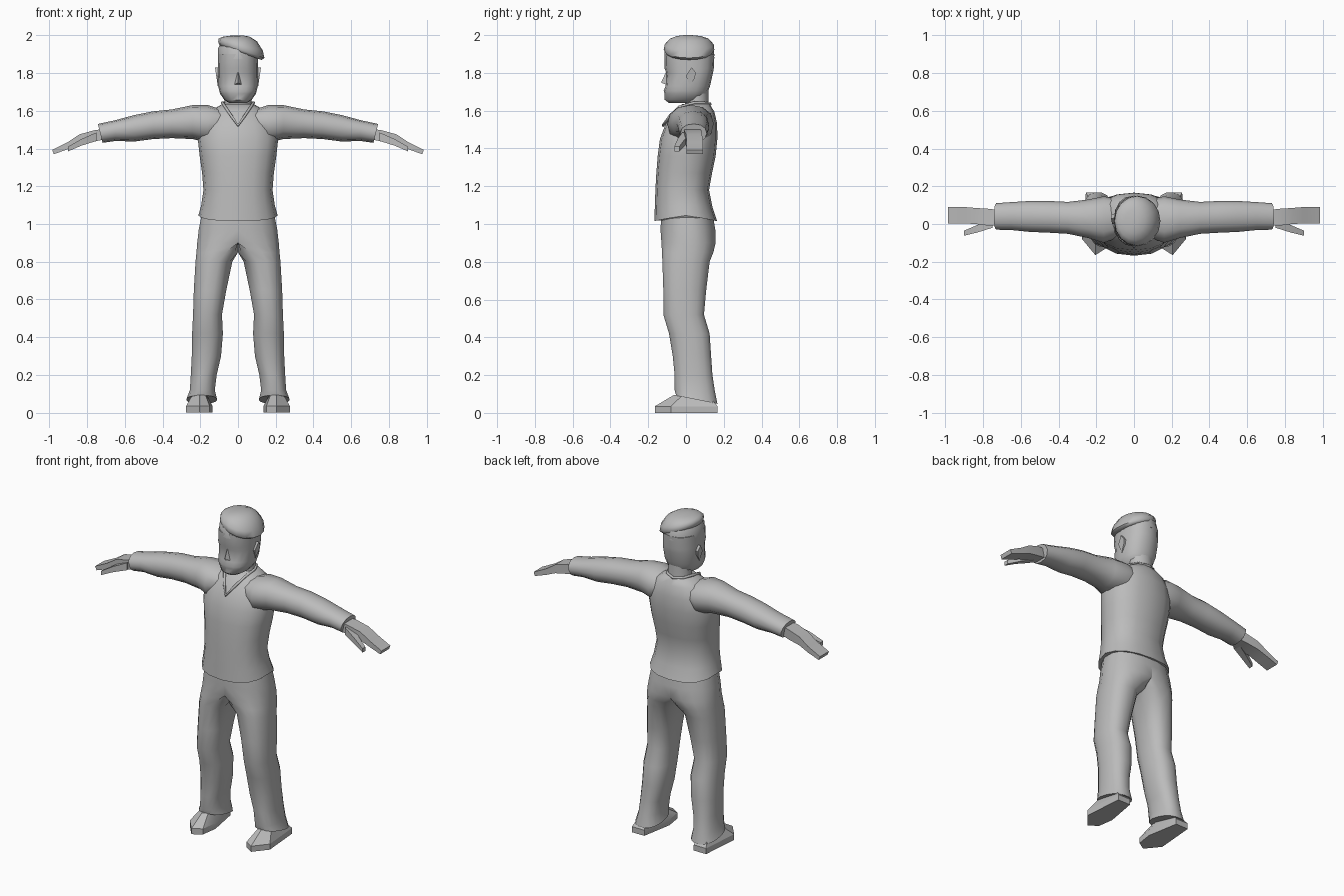
import bpy
import bmesh
from math import sin, cos, pi, radians
from mathutils import Vector

cube = bpy.data.objects.get("Cube")
if cube:
    bpy.data.objects.remove(cube, do_unlink=True)

GREY = (0.5, 0.5, 0.5, 1)
grey = bpy.data.materials.new("plain grey")
grey.use_nodes = True
grey.diffuse_color = GREY
grey.node_tree.nodes["Principled BSDF"].inputs["Base Color"].default_value = GREY


def finish(obj, mirror, angle):
    """Link an object, colour it, shade it and mirror it if asked."""
    bpy.context.collection.objects.link(obj)
    obj.data.materials.append(grey)
    if obj.type == 'MESH':
        bpy.ops.object.select_all(action='DESELECT')
        obj.select_set(True)
        bpy.context.view_layer.objects.active = obj
        bpy.ops.object.shade_smooth_by_angle(angle=radians(angle))
    if mirror:
        obj.modifiers.new("Mirror", 'MIRROR')
    return obj


def skin(name, rings, mirror=False, angle=50):
    """Bridge equal rings of points and cap both ends."""
    bm = bmesh.new()
    loops = [[bm.verts.new(p) for p in ring] for ring in rings]
    n = len(loops[0])
    for a, b in zip(loops, loops[1:]):
        for i in range(n):
            j = (i + 1) % n
            bm.faces.new((a[i], a[j], b[j], b[i]))
    bm.faces.new(loops[0])
    bm.faces.new(loops[-1])
    bmesh.ops.recalc_face_normals(bm, faces=bm.faces)
    mesh = bpy.data.meshes.new(name)
    bm.to_mesh(mesh)
    bm.free()
    return finish(bpy.data.objects.new(name, mesh), mirror, angle)


def loft(name, rows, axis='z', sides=16, power=1.0, turn=0.0, clamp=False, **kw):
    """Rows: (position, u0, u1, v0, v1, [u slope, v slope, dip]).
    Along z the cross axes are x, y; along x they are z, y."""
    angles = [2 * pi * (i + turn) / sides for i in range(sides)]
    k = 1 / max(abs(cos(a)) for a in angles)
    shape = lambda c: (1 if c > 0 else -1) * min(1, abs(c * k)) ** power
    rings = []
    for row in rows:
        t, u0, u1, v0, v1 = row[:5]
        su, sv, dip = (tuple(row[5:]) + (0, 0, 0))[:3]
        ring = []
        for a in angles:
            du, dv = shape(cos(a)) * (u1 - u0) / 2, shape(sin(a)) * (v1 - v0) / 2
            u, v = (u0 + u1) / 2 + du, (v0 + v1) / 2 + dv
            w = t + su * du + sv * dv - dip * abs(sin(a))
            if clamp:
                u = max(u, 0)
            ring.append((u, v, w) if axis == 'z' else (w, v, u))
        rings.append(ring)
    return skin(name, rings, **kw)


def even(rows):
    """Turn (z, half width, y0, y1, ...) into full loft rows."""
    return [(r[0], -r[1], r[1]) + tuple(r[2:]) for r in rows]


# Sweater body with a hem that dips at the middle
loft("sweater_body", even([
    (1.045, .21, -.168, .165, 0, 0, .03),
    (1.10, .195, -.165, .14, 0, 0, .01),
    (1.18, .183, -.162, .122),
    (1.27, .19, -.157, .138),
    (1.36, .203, -.15, .157),
    (1.45, .213, -.138, .166),
    (1.53, .195, -.108, .165),
    (1.595, .15, -.065, .15),
    (1.635, .085, -.02, .125)]), power=.85)

# Sleeves
loft("sleeve", [
    (.08, 1.47, 1.605, -.07, .13),
    (.16, 1.43, 1.63, -.10, .147),
    (.24, 1.45, 1.63, -.075, .13),
    (.35, 1.455, 1.607, -.052, .117),
    (.45, 1.45, 1.597, -.046, .122),
    (.55, 1.437, 1.577, -.042, .122),
    (.65, 1.44, 1.55, -.032, .116),
    (.73, 1.43, 1.53, -.03, .11, .25)],
    axis='x', sides=12, power=.9, mirror=True)

# Hands: flat mitten palm with a separate thumb
loft("hand", [
    (.70, 1.45, 1.505, .0, .07),
    (.76, 1.437, 1.497, -.01, .08),
    (.84, 1.422, 1.475, .0, .085),
    (.90, 1.397, 1.435, .003, .09),
    (.98, 1.37, 1.393, .003, .09, .4)],
    axis='x', sides=4, turn=.5, mirror=True, angle=25)
loft("thumb", [
    (.75, 1.44, 1.485, -.02, .03),
    (.83, 1.415, 1.45, -.045, -.005),
    (.90, 1.385, 1.41, -.062, -.035)],
    axis='x', sides=4, turn=.5, mirror=True, angle=25)

# Trousers: one half, flattened against the middle and mirrored
loft("trousers", [
    (1.06, -.19, .19, -.13, .14),
    (.97, -.208, .208, -.135, .155),
    (.90, -.14, .216, -.13, .157),
    (.85, -.03, .22, -.127, .145),
    (.80, .03, .225, -.125, .125),
    (.65, .062, .234, -.12, .107),
    (.52, .085, .238, -.12, .095),
    (.42, .08, .243, -.09, .125),
    (.30, .09, .245, -.07, .133),
    (.20, .113, .25, -.06, .14),
    (.12, .123, .255, -.06, .152),
    (.07, .112, .272, -.052, .166, 0, -.2)],
    turn=.5, power=.85, clamp=True, mirror=True)

# Shoes: pointed sole outline narrowing towards the ankle
sole = [(.17, .167), (.255, .167), (.275, -.08), (.205, -.165), (.15, -.13), (.135, -.03)]


def sole_ring(z, scale):
    return [(.2 + (x - .2) * scale, .06 + (y - .06) * scale, z) for x, y in sole]


skin("shoe", [sole_ring(0, 1), sole_ring(.035, 1), sole_ring(.095, .55)],
     mirror=True, angle=20)

# Neck and head
loft("neck", even([
    (1.55, .085, -.05, .13),
    (1.62, .07, -.005, .12),
    (1.72, .075, .0, .118)]), sides=12)
loft("head", even([
    (1.64, .045, -.09, .05),
    (1.658, .073, -.113, .085),
    (1.69, .095, -.113, .112),
    (1.705, .099, -.118, .118),
    (1.73, .105, -.108, .127),
    (1.80, .107, -.104, .143),
    (1.825, .107, -.114, .147),
    (1.90, .105, -.113, .15)]), power=.85)

# Nose
root = [Vector(p) for p in ((0, -.104, 1.81), (.022, -.1, 1.737), (-.022, -.1, 1.737))]
tip = Vector((0, -.132, 1.748))
skin("nose", [root, [tip + (p - tip) * .08 for p in root]], angle=30)

# Ears
ear = [(0, 1.785), (.03, 1.83), (.052, 1.80), (.045, 1.77), (.02, 1.73)]
skin("ear", [[(.09, y, z) for y, z in ear],
             [(.113 + (z - 1.77) * .15, y, z) for y, z in ear]], mirror=True, angle=20)

# Beret: a level band and a soft crown that droops to the left
loft("beret_band", even([
    (1.875, .107, -.115, .15),
    (1.93, .107, -.112, .147),
    (1.965, .085, -.085, .12)]))
loft("beret_crown", [
    (1.908, -.098, .125, -.108, .14, -.35),
    (1.922, -.105, .14, -.118, .15, -.35),
    (1.95, -.102, .132, -.113, .147, -.27),
    (1.98, -.085, .10, -.085, .12, -.12),
    (1.995, -.05, .06, -.05, .08, -.03),
    (2.0, -.015, .02, -.01, .03)], angle=60)

# V-shaped neckline trim
half = [(.055, .105, 1.64), (.083, .045, 1.643), (.068, -.035, 1.62), (.035, -.085, 1.572)]
path = [(0, .128, 1.635)] + half + [(0, -.121, 1.522)] + [(-x, y, z) for x, y, z in half[::-1]]
trim = bpy.data.curves.new("neckline_trim", 'CURVE')
trim.dimensions = '3D'
trim.bevel_depth = .008
trim.bevel_resolution = 1
line = trim.splines.new('POLY')
line.points.add(len(path) - 1)
for point, co in zip(line.points, path):
    point.co = (*co, 1)
line.use_cyclic_u = True
finish(bpy.data.objects.new("neckline_trim", trim), False, 0)
